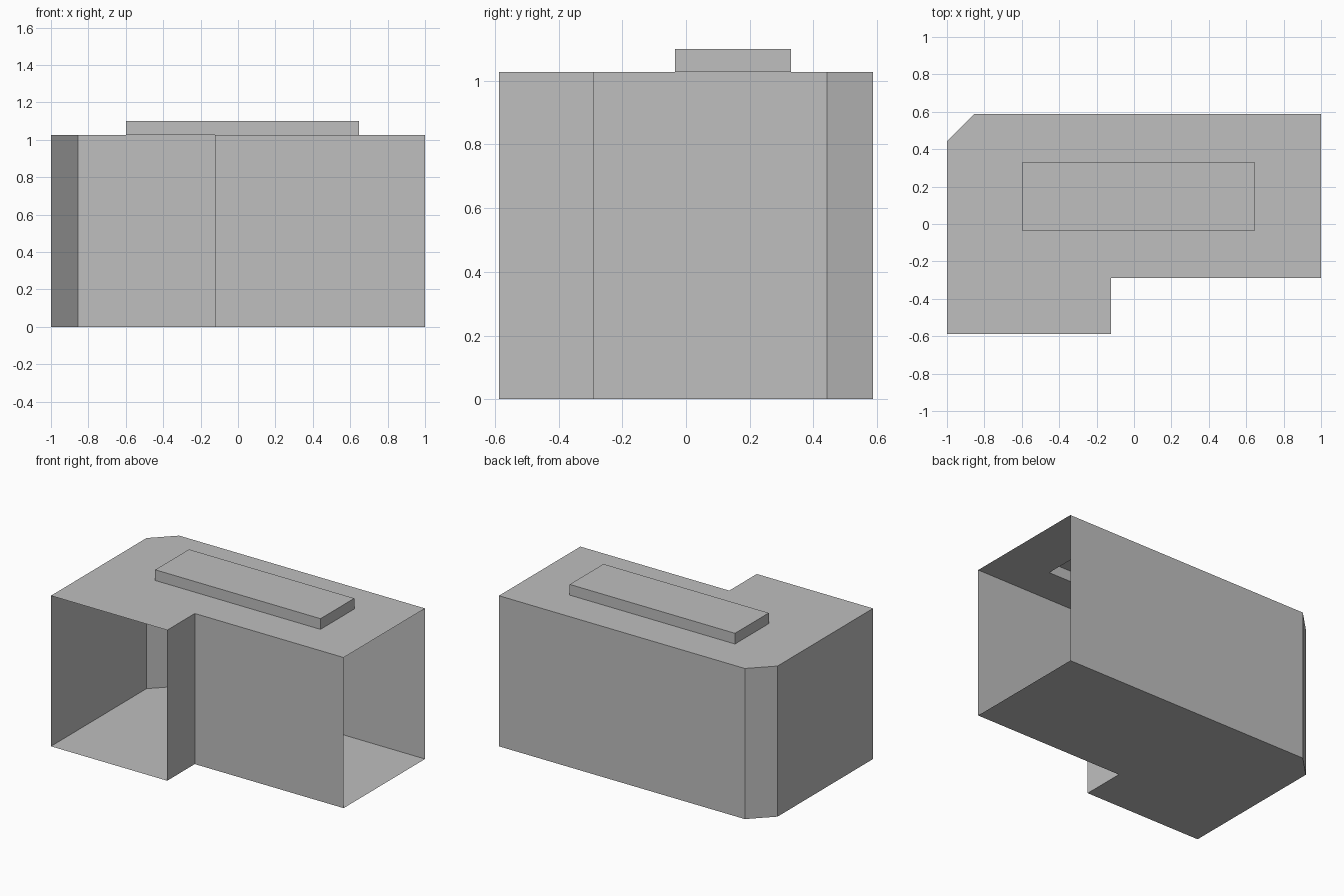
import bpy
import bmesh

cube = bpy.data.objects.get("Cube")
if cube:
    bpy.data.objects.remove(cube, do_unlink=True)

grey = bpy.data.materials.new("plain grey")
grey.use_nodes = True
colour = (0.52, 0.52, 0.52, 1)
grey.diffuse_color = colour
grey.node_tree.nodes["Principled BSDF"].inputs["Base Color"].default_value = colour

ROOF, CAP = 1.027, 1.10
# Plan outline, counter-clockwise from the front corner
PLAN = [(-1, -0.587), (-0.123, -0.587), (-0.123, -0.29), (1, -0.29),
        (1, 0.587), (-0.855, 0.587), (-1, 0.442)]
OPEN_SIDES = {0, 3}  # front of the wing and the long end have no wall
HATCH = [(-0.6, -0.035), (0.647, -0.035), (0.647, 0.329), (-0.6, 0.329)]


def ring(bm, points, z):
    return [bm.verts.new((x, y, z)) for x, y in points]


def loop_edges(bm, verts):
    return [bm.edges.new((v, verts[i - 1])) for i, v in enumerate(verts)]


def walls(bm, points, low, high, skip=()):
    a, b = ring(bm, points, low), ring(bm, points, high)
    for i in range(len(points)):
        j = (i + 1) % len(points)
        if i not in skip:
            bm.faces.new((a[i], a[j], b[j], b[i]))
    return a, b


def finish(bm, name):
    mesh = bpy.data.meshes.new(name)
    bm.to_mesh(mesh)
    bm.free()
    mesh.materials.append(grey)
    obj = bpy.data.objects.new(name, mesh)
    bpy.context.collection.objects.link(obj)
    return obj


# Walls
bm = bmesh.new()
walls(bm, PLAN, 0, ROOF, OPEN_SIDES)
loose = [v for v in bm.verts if not v.link_faces]
bmesh.ops.delete(bm, geom=loose, context='VERTS')
finish(bm, "walls")

# Floor, facing down
bm = bmesh.new()
bm.faces.new(ring(bm, PLAN, 0)[::-1])
finish(bm, "floor")

# Roof with an opening under the raised hatch
bm = bmesh.new()
edges = loop_edges(bm, ring(bm, PLAN, ROOF)) + loop_edges(bm, ring(bm, HATCH, ROOF))
bmesh.ops.triangle_fill(bm, edges=edges, use_beauty=True, normal=(0, 0, 1))
for face in bm.faces:
    face.normal_update()
    if face.normal.z < 0:
        face.normal_flip()
bmesh.ops.dissolve_limit(bm, angle_limit=0.01, verts=bm.verts[:], edges=bm.edges[:])
finish(bm, "roof")

# Raised hatch, open underneath
bm = bmesh.new()
low, high = walls(bm, HATCH, ROOF, CAP)
bm.faces.new(high)
finish(bm, "roof_hatch")
